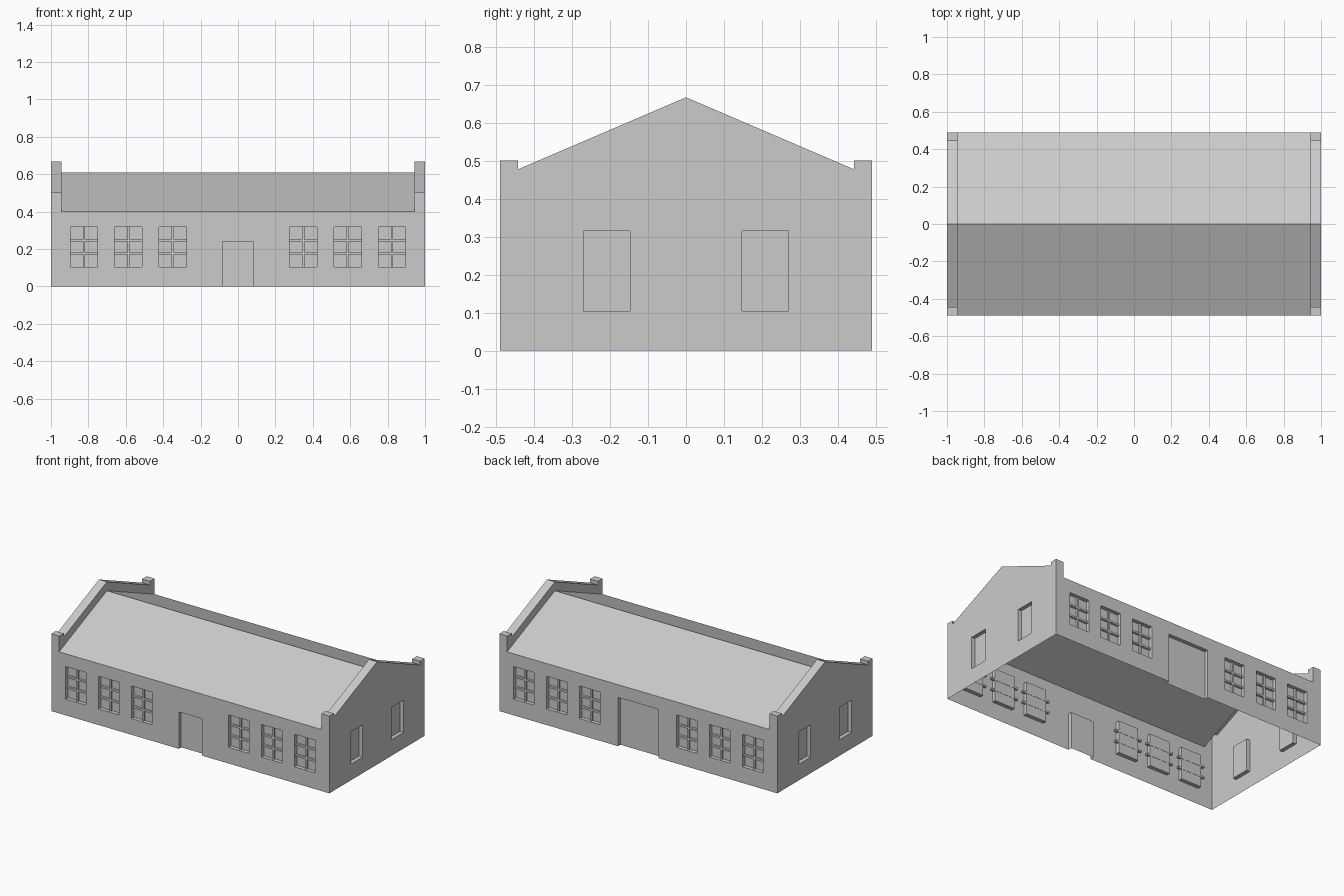
import bpy, bmesh
from math import pi
from mathutils import Matrix, Vector

if "Cube" in bpy.data.objects:
    bpy.data.objects.remove(bpy.data.objects["Cube"])

L, W, EAVE, RIDGE = 1.0, 0.49, 0.40, 0.61   # half length, half width, roof heights
INNER = 0.943                               # inside face of the gable parapets
DEPTH = 0.025                               # recess of doors and windows


def finish(name, bm, rot=None, recalc=False):
    bmesh.ops.remove_doubles(bm, verts=bm.verts, dist=1e-5)
    if recalc:
        bmesh.ops.recalc_face_normals(bm, faces=bm.faces)
    if rot:
        bm.transform(rot)
    mesh = bpy.data.meshes.new(name)
    bm.to_mesh(mesh)
    bm.free()
    obj = bpy.data.objects.new(name, mesh)
    bpy.context.collection.objects.link(obj)
    return obj


def face(bm, pts):
    return bm.faces.new([bm.verts.new(p) for p in pts])


def wall(name, half, dist, angle, openings):
    """Thin wall with recessed openings (x0, x1, z0, z1), facing -y before turning."""
    bm = bmesh.new()
    xs = sorted({-half, half, *[v for o in openings for v in o[:2]]})
    zs = sorted({0, EAVE, *[v for o in openings for v in o[2:]]})
    for a, b in zip(xs, xs[1:]):
        for c, d in zip(zs, zs[1:]):
            x, z = (a + b) / 2, (c + d) / 2
            if not any(o[0] < x < o[1] and o[2] < z < o[3] for o in openings):
                face(bm, [(a, -dist, c), (b, -dist, c), (b, -dist, d), (a, -dist, d)])
    f, r = -dist, -dist + DEPTH
    for a, b, c, d in openings:
        face(bm, [(a, r, c), (b, r, c), (b, r, d), (a, r, d)])
        face(bm, [(a, f, c), (a, r, c), (a, r, d), (a, f, d)])
        face(bm, [(b, f, c), (b, f, d), (b, r, d), (b, r, c)])
        face(bm, [(a, f, d), (a, r, d), (b, r, d), (b, f, d)])
        if c > 0:
            face(bm, [(a, f, c), (b, f, c), (b, r, c), (a, r, c)])
    return finish(name, bm, Matrix.Rotation(angle, 4, 'Z'))


def bars(name, dist, angle, openings):
    """One upright and two cross bars per window; cross bars run into the wall."""
    bm = bmesh.new()
    y = -dist + 0.019
    for a, b, c, d in openings:
        x, z = (a + b) / 2, (c + d) / 2
        parts = [((x, y, z), (0.012, 0.012, d - c))]
        parts += [((x, y, c + (d - c) * k / 3), (b - a + 0.05, 0.015, 0.012)) for k in (1, 2)]
        for pos, size in parts:
            m = Matrix.Translation(pos) @ Matrix.Diagonal(Vector((*size, 1)))
            bmesh.ops.create_cube(bm, size=1, matrix=m)
    return finish(name, bm, Matrix.Rotation(angle, 4, 'Z'))


# Long walls with doors and barred windows
windows = [(s * c - 0.073, s * c + 0.073, 0.105, 0.317)
           for c in (0.349, 0.586, 0.823) for s in (-1, 1)]
for side, angle, door in (("front", 0, (-0.083, 0.083, 0, 0.24)),
                          ("back", pi, (-0.146, 0.146, 0, 0.317))):
    wall(side + "_wall", L, W, angle, windows + [door])
    bars(side + "_window_bars", W, angle, windows)

# End walls with plain windows, and gable parapets on top
end_windows = [(s * 0.209 - 0.061, s * 0.209 + 0.061, 0.105, 0.315) for s in (-1, 1)]
top = [(-W, EAVE), (-W, 0.502), (-0.443, 0.502), (-0.443, 0.478), (0, 0.668),
       (0.443, 0.478), (0.443, 0.502), (W, 0.502), (W, EAVE)]
for side, sx in (("right", 1), ("left", -1)):
    wall(side + "_wall", W, L, sx * pi / 2, end_windows)
    bm = bmesh.new()
    face(bm, [(sx * L, y, z) for y, z in top])
    face(bm, [(sx * INNER, y, z) for y, z in top + [(0, RIDGE)]])
    for (y0, z0), (y1, z1) in zip(top, top[1:]):
        face(bm, [(sx * INNER, y0, z0), (sx * L, y0, z0), (sx * L, y1, z1), (sx * INNER, y1, z1)])
    finish(side + "_gable_parapet", bm, recalc=True)

# Roof slopes
bm = bmesh.new()
face(bm, [(-INNER, -W, EAVE), (INNER, -W, EAVE), (INNER, 0, RIDGE), (-INNER, 0, RIDGE)])
face(bm, [(INNER, W, EAVE), (-INNER, W, EAVE), (-INNER, 0, RIDGE), (INNER, 0, RIDGE)])
finish("roof", bm)
